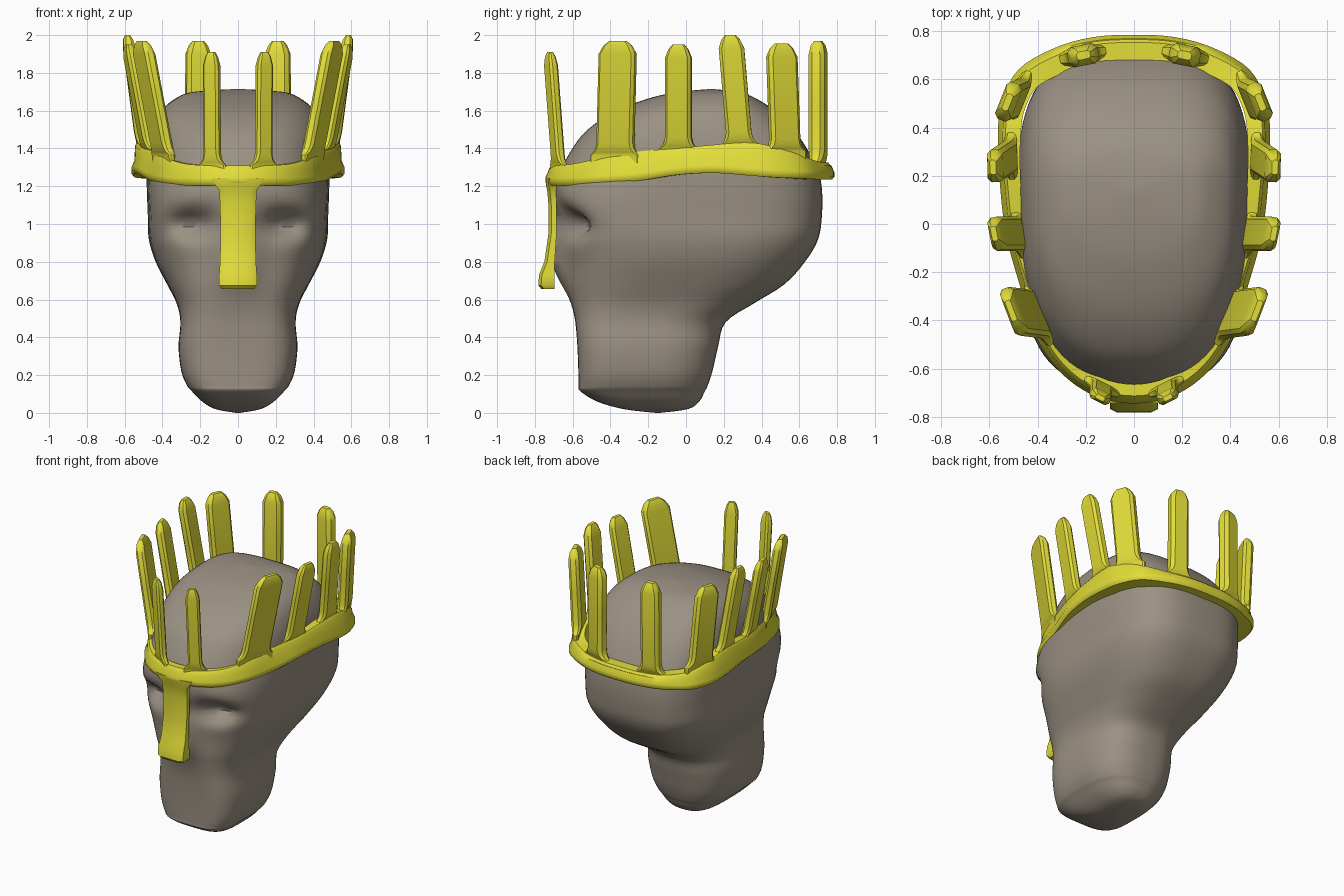
import bpy, bmesh, math
from mathutils import Vector

if "Cube" in bpy.data.objects:
    bpy.data.objects.remove(bpy.data.objects["Cube"])


def material(name, rgb):
    m = bpy.data.materials.new(name)
    m.diffuse_color = (*rgb, 1)
    m.use_nodes = True
    m.node_tree.nodes["Principled BSDF"].inputs["Base Color"].default_value = m.diffuse_color
    return m


SKIN = material("taupe", (0.33, 0.285, 0.23))
GOLD = material("yellow", (0.77, 0.73, 0.04))


def loft(bm, rings, caps=True, loop=False):
    """Bridge rings of points with quads."""
    vs = [[bm.verts.new(p) for p in r] for r in rings]
    n = len(vs[0])
    for i in range(len(vs) if loop else len(vs) - 1):
        a, b = vs[i], vs[(i + 1) % len(vs)]
        for j in range(n):
            k = (j + 1) % n
            bm.faces.new((a[j], a[k], b[k], b[j]))
    if caps and not loop:
        bm.faces.new(vs[0])
        bm.faces.new(vs[-1])


def finish(name, bm, mat, angle):
    bmesh.ops.recalc_face_normals(bm, faces=bm.faces[:])
    me = bpy.data.meshes.new(name)
    bm.to_mesh(me)
    bm.free()
    me.materials.append(mat)
    for p in me.polygons:
        p.use_smooth = True
    me.set_sharp_from_angle(angle=math.radians(angle))
    ob = bpy.data.objects.new(name, me)
    bpy.context.collection.objects.link(ob)
    return ob


def spline(pts, steps, closed=False):
    """Catmull-Rom through rows of numbers."""
    n, out = len(pts), []
    get = (lambda i: pts[i % n]) if closed else (lambda i: pts[max(0, min(n - 1, i))])
    for i in range(n if closed else n - 1):
        for s in range(steps):
            t = s / steps
            out.append([0.5 * (2 * b + (c - a) * t + (2 * a - 5 * b + 4 * c - d) * t * t
                               + (3 * b - a - 3 * c + d) * t ** 3)
                        for a, b, c, d in zip(get(i - 1), get(i), get(i + 1), get(i + 2))])
    if not closed:
        out.append(list(pts[-1]))
    return out


# Head: stacked egg-shaped sections (z, front y, back y, half width)
levels = [(0, -.16, -.14, .01), (.02, -.33, .01, .12), (.06, -.47, .07, .19), (.115, -.56, .10, .245),
          (.145, -.568, .115, .27), (.22, -.57, .14, .30), (.35, -.575, .17, .315), (.48, -.585, .21, .305),
          (.58, -.60, .36, .325), (.68, -.615, .52, .375), (.80, -.62, .63, .435), (.92, -.635, .70, .47),
          (1.05, -.66, .72, .475), (1.18, -.685, .72, .48), (1.28, -.66, .70, .48), (1.40, -.60, .64, .47),
          (1.50, -.52, .57, .45), (1.60, -.37, .47, .405), (1.67, -.18, .36, .32), (1.70, -.03, .27, .23),
          (1.715, .13, .14, .01)]


def head_ring(z, yf, yb, w, seg=72):
    cy, hl = (yf + yb) / 2, (yb - yf) / 2
    up = max(0, min(1, (z - .45) / .5))          # 0 at the jaw, 1 at the skull
    front = 2.5 + 1.3 * (1 - up) + 1.1 * math.exp(-((z - 1.03) / .17) ** 2)
    ring = []
    for i in range(seg):
        a = 2 * math.pi * i / seg
        c, s = math.cos(a), math.sin(a)
        e = 2 / (2.6 + .5 * up if s > 0 else front)
        sx = math.copysign(abs(c) ** e, c)
        sy = math.copysign(abs(s) ** e, s)
        x = w * sx * (1 + .04 * up * sy)
        y = cy + hl * sy
        if y < -.3:
            # nose ridge and eye sockets
            y -= .085 * math.exp(-(x / .1) ** 2 - ((z - .80) / (.15 if z < .8 else .3)) ** 2)
            y += .12 * math.exp(-((abs(x) - .25) / .12) ** 2 - ((z - 1.0) / .07) ** 2)
        ring.append((x, y, z))
    return ring


bm = bmesh.new()
loft(bm, [head_ring(*r) for r in spline(levels, 4)])
finish("head", bm, SKIN, 50)

# Crown band: outline (x, y, bottom z, top z), mirrored, with a flared lower lip
half = [(0, -.745, 1.205, 1.31), (.17, -.71, 1.205, 1.31), (.31, -.61, 1.205, 1.32), (.41, -.46, 1.215, 1.35),
        (.475, -.25, 1.23, 1.385), (.53, -.05, 1.26, 1.40), (.555, .15, 1.27, 1.42), (.565, .35, 1.255, 1.43),
        (.55, .5, 1.245, 1.40), (.48, .64, 1.24, 1.36), (.33, .73, 1.235, 1.33), (.17, .775, 1.235, 1.325),
        (0, .785, 1.235, 1.325)]
path = spline(half + [(-p[0], *p[1:]) for p in half[-2:0:-1]], 4, closed=True)
rings = []
for i, (x, y, zb, zt) in enumerate(path):
    a, b = path[i - 1], path[(i + 1) % len(path)]
    nrm = Vector((b[1] - a[1], a[0] - b[0])).normalized()
    t = .08 + .04 * max(0, y)
    prof = [(-t, zb), (-.012, zb), (0, zb + .015), (0, zb + .04), (-.016, zb + .075),
            (-.02, zt - .015), (-.032, zt), (-t, zt)]
    rings.append([(x + nrm.x * d, y + nrm.y * d, z) for d, z in prof])
bm = bmesh.new()
loft(bm, rings, loop=True)
finish("crown_band", bm, GOLD, 40)


# Crown spikes: tapered plates leaning outward, flared where they meet the band
def spike(bm, base, top, zb, zt, w, t, tangent, side):
    u = Vector(tangent).normalized()
    v = Vector((u.y, -u.x))
    h = zt - zb
    rings = []
    # height, extra half width, thickness scale
    for z, dw, ts in ((zb - .05, .035, .5), (zb, .035, .55), (zb + .015, .018, .75),
                      (zb + .035, .006, .9), (zb + .065, 0, 1), (zb + h * .5, 0, 1),
                      (zt - .07, 0, 1), (zt - .025, -.13 * w, .8), (zt, -.28 * w, .4)):
        f = max(0, z - zb) / h
        c = Vector(base).lerp(Vector(top), f)
        a, b = w / 2 + dw, t / 2 * ts
        k = b * .5
        ring = []
        for p, q in ((a, b - k), (a - k, b), (k - a, b), (-a, b - k),
                     (-a, k - b), (k - a, -b), (a - k, -b), (a, k - b)):
            o = c + u * p + v * q
            ring.append((side * o.x, o.y, z))
        rings.append(ring)
    loft(bm, rings)


spikes = {
    "front_spikes": ((.135, -.675), (.14, -.72), 1.31, 1.91, .09, .05, (1, .5)),
    "wide_spikes": ((.395, -.375), (.51, -.36), 1.365, 1.97, .205, .06, (.38, 1)),
    "middle_spikes": ((.475, -.04), (.58, -.04), 1.395, 1.95, .14, .06, (.2, 1)),
    "tall_spikes": ((.508, .285), (.585, .235), 1.42, 2.0, .135, .065, (.03, 1)),
    "rear_side_spikes": ((.48, .525), (.525, .505), 1.385, 1.955, .165, .07, (-.4, 1)),
    "back_spikes": ((.215, .70), (.21, .70), 1.325, 1.97, .13, .085, (1, -.2)),
}
for name, (base, top, zb, zt, w, t, tan) in spikes.items():
    bm = bmesh.new()
    for side in (1, -1):
        spike(bm, base, top, zb, zt, w, t, tan, side)
    finish(name, bm, GOLD, 35)

# Nose guard: curved bar hanging from the band (z, front y, back y, half width)
bm = bmesh.new()
rings = []
for z, yf, yb, w in ((.655, -.765, -.70, .085), (.675, -.782, -.70, .10), (.73, -.778, -.70, .10),
                     (.80, -.75, -.70, .095), (.95, -.728, -.69, .092), (1.10, -.728, -.69, .095),
                     (1.18, -.735, -.69, .10), (1.205, -.742, -.69, .12), (1.24, -.742, -.69, .14)):
    rings.append([(-w, yf + .015, z), (-w * .7, yf, z), (w * .7, yf, z), (w, yf + .015, z),
                  (w, yb + .005, z), (w * .6, yb, z), (-w * .6, yb, z), (-w, yb + .005, z)])
loft(bm, rings)
finish("nose_guard", bm, GOLD, 40)
